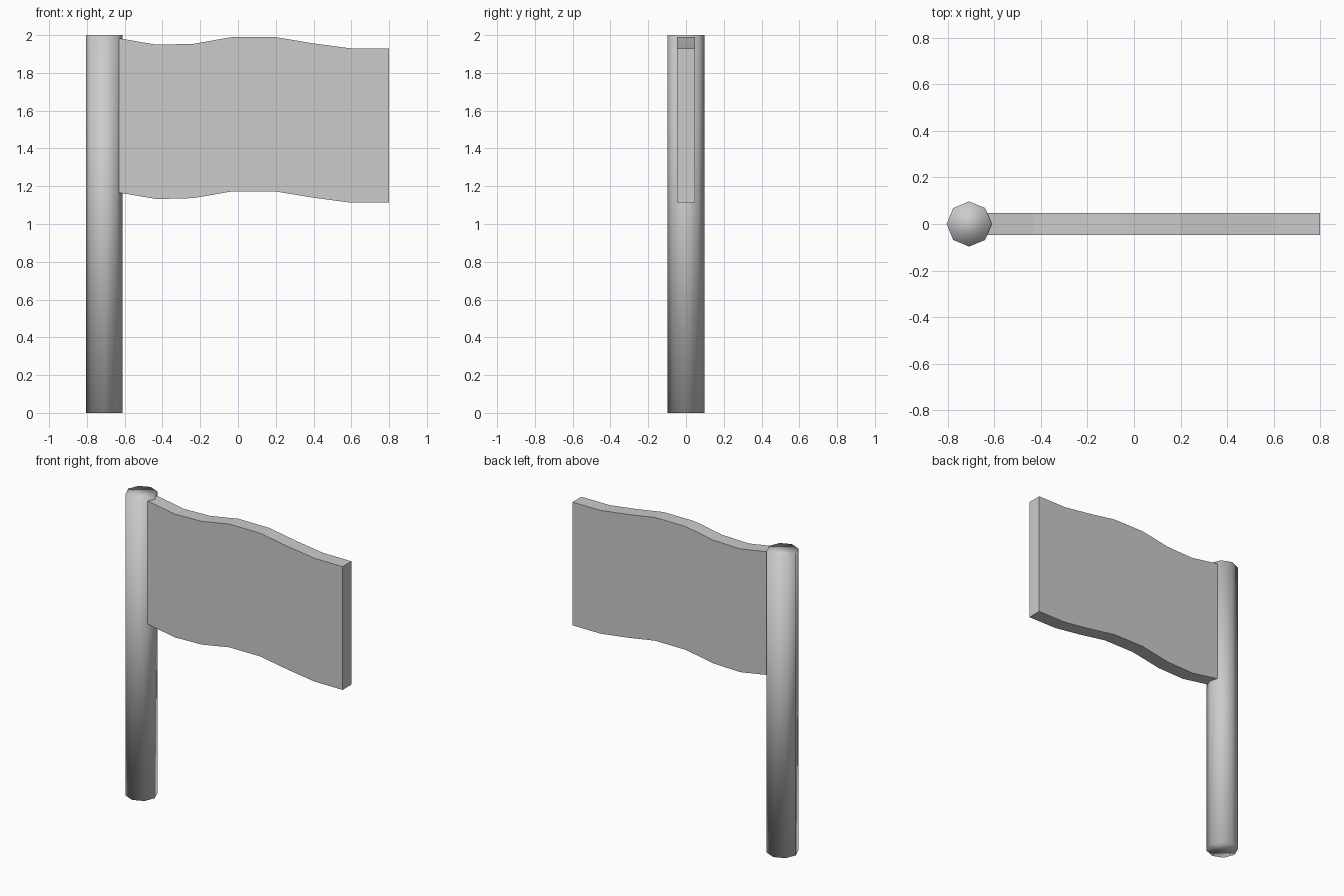
import bpy
import bmesh

if "Cube" in bpy.data.objects:
    bpy.data.objects.remove(bpy.data.objects["Cube"])

# Pole: eight-sided, smooth-shaded cylinder
bpy.ops.mesh.primitive_cylinder_add(vertices=8, radius=0.097, depth=2.0,
                                    location=(-0.708, 0, 1.0))
pole = bpy.context.object
pole.name = "pole"
bpy.ops.object.shade_smooth()

# Flag: wavy top edge, dropped by the flag height and given thickness
HEIGHT, HALF = 0.817, 0.0465
wave = [(-0.635, 1.984), (-0.43, 1.949), (-0.235, 1.954), (-0.03, 1.99),
        (0.195, 1.99), (0.40, 1.956), (0.595, 1.93), (0.80, 1.93)]

bm = bmesh.new()
outline = wave + [(x, z - HEIGHT) for x, z in reversed(wave)]
face = bm.faces.new([bm.verts.new((x, -HALF, z)) for x, z in outline])
side = bmesh.ops.extrude_face_region(bm, geom=[face], use_keep_orig=True)
moved = [g for g in side["geom"] if isinstance(g, bmesh.types.BMVert)]
bmesh.ops.translate(bm, verts=moved, vec=(0, 2 * HALF, 0))
bmesh.ops.recalc_face_normals(bm, faces=bm.faces)
mesh = bpy.data.meshes.new("flag")
bm.to_mesh(mesh)
bm.free()
flag = bpy.data.objects.new("flag", mesh)
bpy.context.collection.objects.link(flag)
